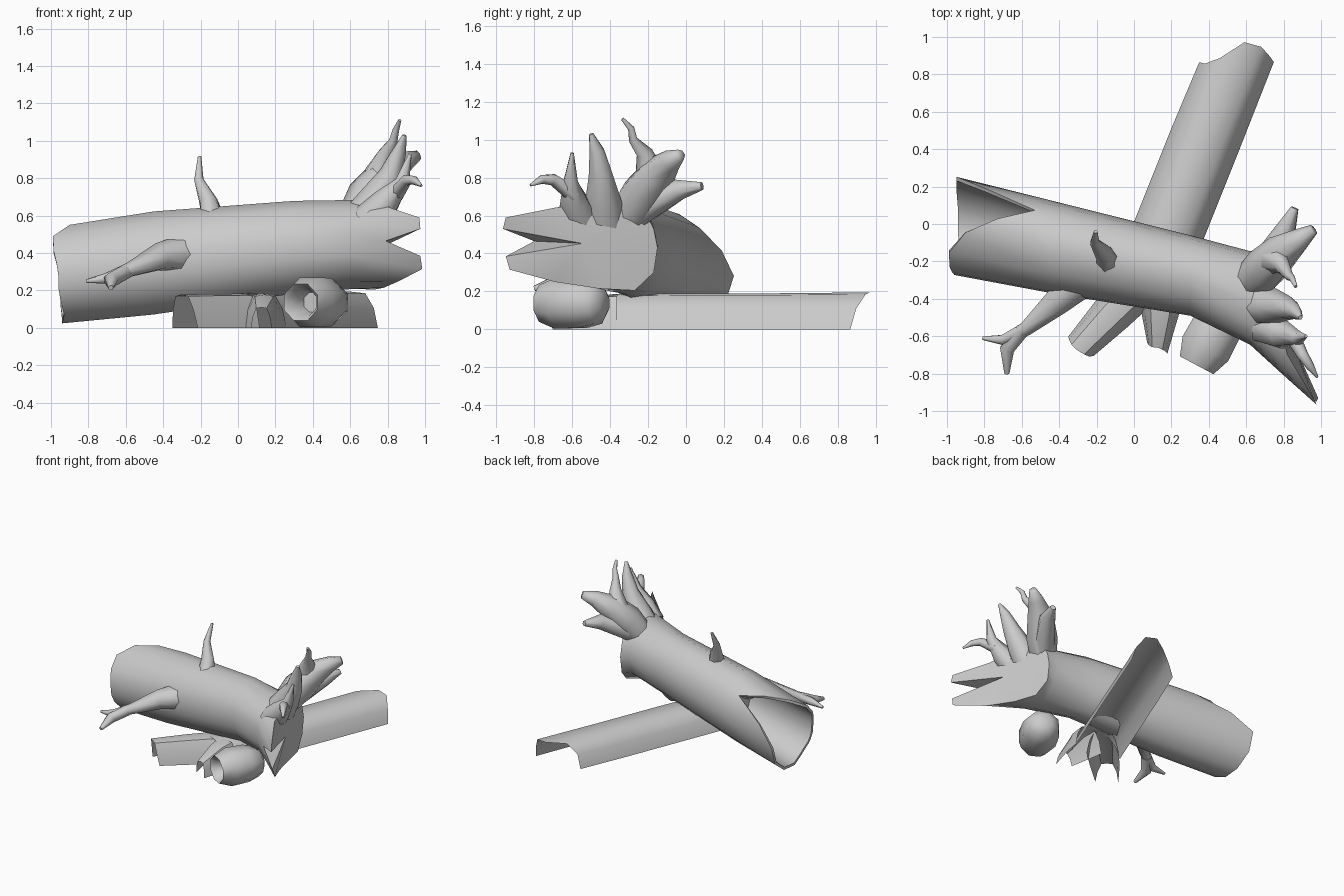
import bpy, bmesh, math
from mathutils import Vector

if "Cube" in bpy.data.objects:
    bpy.data.objects.remove(bpy.data.objects["Cube"], do_unlink=True)

wood = bpy.data.materials.new("grey_wood")
wood.use_nodes = True
GREY = (0.6, 0.6, 0.6, 1)
wood.diffuse_color = GREY
wood.node_tree.nodes["Principled BSDF"].inputs["Base Color"].default_value = GREY


def loft(name, rings, closed=True, angle=50):
    """Skin a list of equal-length rings; closed rings are capped at both ends."""
    bm = bmesh.new()
    rows = [[bm.verts.new(p) for p in ring] for ring in rings]
    n = len(rows[0])
    for a, b in zip(rows, rows[1:]):
        for i in range(n if closed else n - 1):
            j = (i + 1) % n
            bm.faces.new((a[i], a[j], b[j], b[i]))
    if closed:
        for row in (rows[0], rows[-1]):
            centre = bm.verts.new(sum((v.co for v in row), Vector()) / n)
            for i in range(n):
                bm.faces.new((row[i], row[(i + 1) % n], centre))
    bmesh.ops.recalc_face_normals(bm, faces=bm.faces)
    if not closed and sum(f.normal.z for f in bm.faces) < 0:
        bmesh.ops.reverse_faces(bm, faces=bm.faces)
    mesh = bpy.data.meshes.new(name)
    bm.to_mesh(mesh)
    bm.free()
    mesh.materials.append(wood)
    obj = bpy.data.objects.new(name, mesh)
    bpy.context.collection.objects.link(obj)
    bpy.ops.object.select_all(action='DESELECT')
    obj.select_set(True)
    bpy.context.view_layer.objects.active = obj
    bpy.ops.object.shade_smooth_by_angle(angle=math.radians(angle))
    return obj


def tube(name, path, sides=7):
    """Tapered limb through (x, y, z, radius) points."""
    pts = [Vector(p[:3]) for p in path]
    rings = []
    for i, p in enumerate(pts):
        tangent = pts[min(i + 1, len(pts) - 1)] - pts[max(i - 1, 0)]
        turn = tangent.to_track_quat('Z', 'Y')
        r = path[i][3]
        rings.append([p + turn @ Vector((r * math.cos(t), r * math.sin(t), 0))
                      for t in (math.tau * k / sides for k in range(sides))])
    return loft(name, rings, angle=75)


# Fallen trunk: sections are x, centre y, centre z, half depth, half height
SECTIONS = [(-1.0, 0.0, 0.275, 0.265, 0.26), (-0.5, -0.11, 0.34, 0.25, 0.28),
            (0.3, -0.275, 0.43, 0.215, 0.25), (0.62, -0.395, 0.445, 0.25, 0.24)]


def trunk_point(x, degrees, scale=1.0):
    k = 0
    while k < len(SECTIONS) - 2 and x > SECTIONS[k + 1][0]:
        k += 1
    a, b = SECTIONS[k], SECTIONS[k + 1]
    f = (x - a[0]) / (b[0] - a[0])
    _, cy, cz, ry, rz = [u + (v - u) * f for u, v in zip(a, b)]
    t = math.radians(degrees)
    return Vector((x, cy + scale * ry * math.cos(t), cz + scale * rz * math.sin(t)))


# Hollow end: angle around the trunk and ragged rim x, notched at the upper back
RAGGED = [(0, -0.95), (25, -0.79), (45, -0.53), (70, -0.73), (95, -0.9), (125, -0.99),
          (150, -0.985), (165, -0.97), (180, -0.96), (195, -0.96), (210, -0.95),
          (235, -0.93), (260, -0.94), (290, -0.94), (325, -0.95)]
# Root end: rim corners, drawn out into two blunt spikes at the front
ROOT_RIM = [(0.7, -0.15, 0.43), (0.7, -0.17, 0.53), (0.71, -0.21, 0.61), (0.73, -0.32, 0.66),
            (0.77, -0.47, 0.67), (0.82, -0.7, 0.64), (0.97, -0.95, 0.59), (0.975, -0.965, 0.53),
            (0.79, -0.8, 0.465), (0.975, -0.95, 0.385), (0.985, -0.93, 0.315),
            (0.86, -0.69, 0.25), (0.78, -0.46, 0.215), (0.73, -0.27, 0.205), (0.7, -0.17, 0.3)]
trunk = [[trunk_point(-0.35, d, 0.78) for d, x in RAGGED],
         [trunk_point(x, d, 0.92) for d, x in RAGGED],
         [trunk_point(x, d) for d, x in RAGGED]]
for x in (-0.45, -0.1, 0.3, 0.62):
    trunk.append([trunk_point(x, d) for d, _ in RAGGED])
trunk.append([Vector(p) for p in ROOT_RIM])
loft("fallen_trunk", trunk, angle=50)

# Upper root spikes rising from the trunk end
tube("root_middle", [(0.66, -0.43, 0.56, 0.12), (0.74, -0.44, 0.68, 0.1),
                     (0.82, -0.45, 0.82, 0.065), (0.86, -0.47, 0.94, 0.04),
                     (0.89, -0.5, 1.03, 0.012)])
tube("root_side", [(0.7, -0.55, 0.57, 0.1), (0.79, -0.59, 0.67, 0.08),
                   (0.88, -0.61, 0.78, 0.04), (0.92, -0.6, 0.93, 0.009)])
tube("root_side_fork", [(0.84, -0.59, 0.71, 0.045), (0.9, -0.7, 0.79, 0.032),
                        (0.94, -0.76, 0.79, 0.024), (0.98, -0.82, 0.76, 0.007)])
tube("root_back", [(0.62, -0.31, 0.57, 0.1), (0.7, -0.24, 0.7, 0.12),
                   (0.79, -0.15, 0.82, 0.1), (0.89, -0.08, 0.89, 0.06),
                   (0.96, -0.03, 0.92, 0.03)])
tube("root_back_low_fork", [(0.68, -0.24, 0.62, 0.08), (0.81, -0.04, 0.735, 0.06),
                            (0.86, 0.085, 0.755, 0.022)])
tube("root_back_high_fork", [(0.75, -0.19, 0.82, 0.08), (0.79, -0.22, 0.93, 0.045),
                             (0.83, -0.28, 1.0, 0.024), (0.845, -0.29, 1.06, 0.018),
                             (0.865, -0.335, 1.11, 0.009)])

# Broken branches
tube("top_branch", [(-0.13, -0.22, 0.54, 0.08), (-0.16, -0.16, 0.68, 0.05),
                    (-0.21, -0.1, 0.79, 0.026), (-0.205, -0.04, 0.915, 0.01)])
tube("front_branch", [(-0.26, -0.27, 0.4, 0.11), (-0.42, -0.42, 0.38, 0.075),
                      (-0.58, -0.56, 0.31, 0.04), (-0.7, -0.62, 0.265, 0.03),
                      (-0.81, -0.61, 0.25, 0.01)])
tube("front_branch_fork", [(-0.6, -0.57, 0.3, 0.04), (-0.68, -0.67, 0.255, 0.04),
                           (-0.68, -0.8, 0.215, 0.014)])

# Hollow half log lying underneath, with two forked limbs
ARCH = [(-1, 0), (-0.83, 0.55), (-0.5, 0.95), (0, 1), (0.5, 0.95), (0.83, 0.55), (1, 0)]


def half_log(name, stations, ragged_end):
    """Open arch through (x, y, half width, height) stations."""
    a, b = Vector(stations[0][:2]), Vector(stations[-1][:2])
    along = (b - a).normalized()
    across = Vector((along.y, -along.x))
    rings = []
    for k, (x, y, w, h) in enumerate(stations):
        ring = []
        for (u, v), extra in zip(ARCH, ragged_end):
            p = Vector((x, y)) + across * u * w
            if k == len(stations) - 1:
                p += along * extra
            ring.append((p.x, p.y, v * h))
        rings.append(ring)
    return loft(name, rings, closed=False)


half_log("lower_log", [(0.04, -0.4, 0.19, 0.185), (0.2, 0.0, 0.19, 0.19),
                       (0.38, 0.45, 0.19, 0.19), (0.55, 0.87, 0.185, 0.195)],
         (-0.08, -0.075, -0.02, 0.11, 0.12, 0.09, 0.07))
half_log("lower_log_left_limb", [(0.03, -0.33, 0.12, 0.183), (-0.12, -0.48, 0.11, 0.182),
                                 (-0.29, -0.66, 0.085, 0.178)],
         (-0.02, 0, 0.01, 0.02, 0.02, 0.01, 0))
half_log("lower_log_right_limb", [(0.14, -0.36, 0.12, 0.183), (0.14, -0.48, 0.1, 0.178),
                                  (0.125, -0.66, 0.055, 0.11)],
         (0.03, 0.02, 0.01, 0, 0, -0.01, -0.02))

# Short hollow stump in front: distance along its axis, radius
axis = Vector((0.47, 0.88, 0)).normalized()
side = Vector((axis.y, -axis.x, 0))
start = Vector((0.335, -0.755, 0.137))
stump = []
for s, r in [(0.14, 0.06), (0.03, 0.085), (0, 0.11), (0.1, 0.15),
             (0.24, 0.146), (0.33, 0.12), (0.37, 0.06)]:
    stump.append([start + axis * s + side * r * math.cos(t) + Vector((0, 0, r * math.sin(t) * 0.96))
                  for t in (math.tau * (k + 0.5) / 8 for k in range(8))])
loft("hollow_stump", stump)
